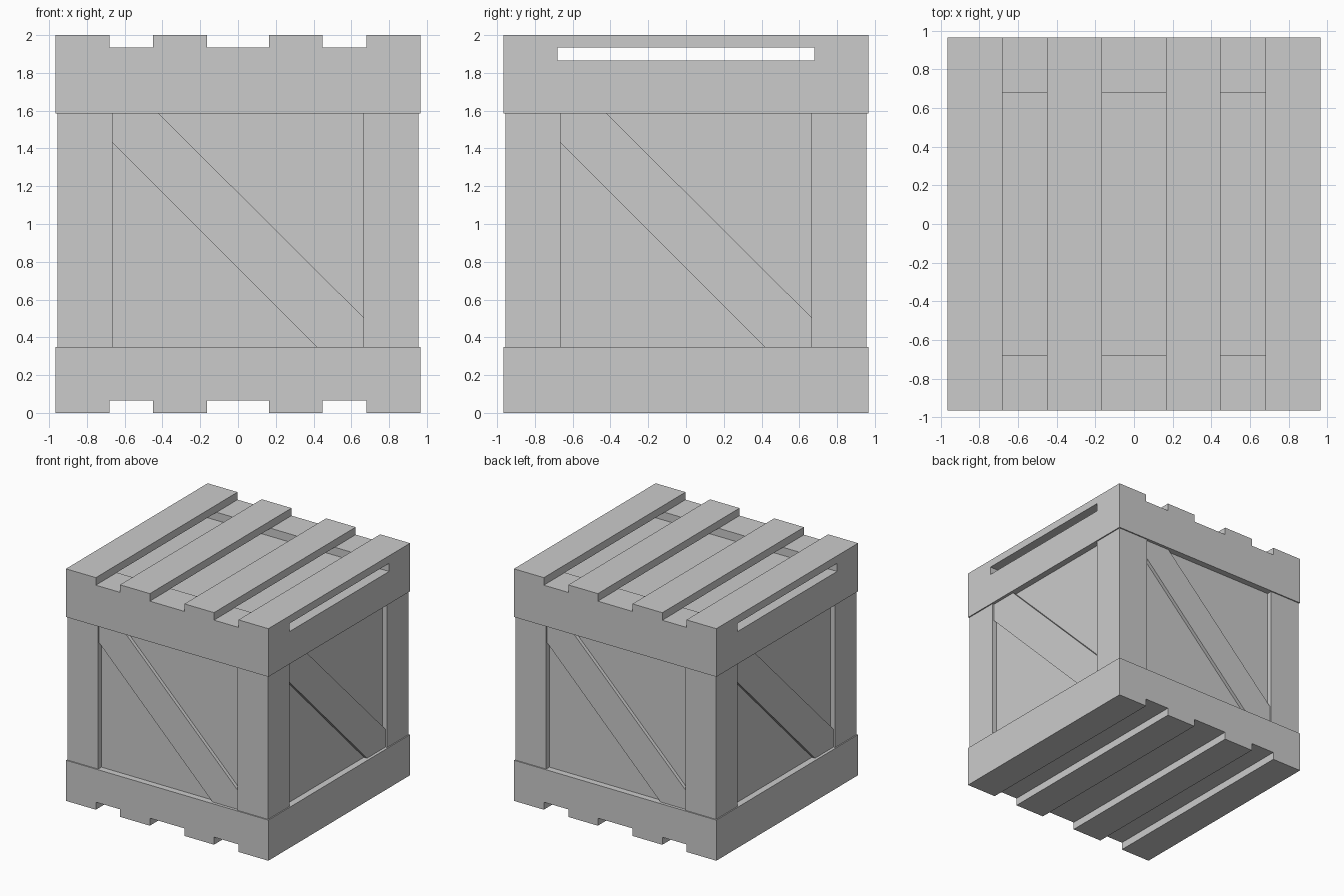
import bpy, bmesh
from math import pi
from mathutils import Matrix

if "Cube" in bpy.data.objects:
    bpy.data.objects.remove(bpy.data.objects["Cube"])

OUT, POST, IN = 0.965, 0.955, 0.665   # band face, post face, post inner edge
Z_LOW, Z_HIGH = 0.35, 1.585           # opening between the bands


def finish(bm, name):
    bmesh.ops.recalc_face_normals(bm, faces=bm.faces)
    mesh = bpy.data.meshes.new(name)
    bm.to_mesh(mesh)
    bm.free()
    obj = bpy.data.objects.new(name, mesh)
    bpy.context.collection.objects.link(obj)
    return obj


def box(name, x0, x1, y0, y1, z0, z1):
    bm = bmesh.new()
    bmesh.ops.create_cube(bm, size=1)
    for v in bm.verts:
        v.co = ((x0 + x1) / 2 + v.co.x * (x1 - x0),
                (y0 + y1) / 2 + v.co.y * (y1 - y0),
                (z0 + z1) / 2 + v.co.z * (z1 - z0))
    return finish(bm, name)


# Recessed panel body
box("panel_body", -0.91, 0.91, -0.91, 0.91, Z_LOW, Z_HIGH)

# Bands around the bottom and top
box("bottom_band", -OUT, OUT, -OUT, OUT, 0.065, Z_LOW)
box("top_band", -OUT, OUT, -OUT, OUT, Z_HIGH, 1.865)

# Lid battens across x, leaving the side slot between them
box("front_lid_batten", -OUT, OUT, -OUT, -0.68, 1.865, 1.935)
box("back_lid_batten", -OUT, OUT, 0.68, OUT, 1.865, 1.935)

# Slats along y, above the lid and below the base
for i, (x0, x1) in enumerate([(-OUT, -0.68), (-0.45, -0.165),
                              (0.165, 0.447), (0.68, OUT)], 1):
    box(f"top_slat_{i}", x0, x1, -OUT, OUT, 1.935, 2.0)
    box(f"bottom_slat_{i}", x0, x1, -OUT, OUT, 0.0, 0.065)

# Corner posts
for sx in (-1, 1):
    for sy in (-1, 1):
        xs, ys = sorted((sx * IN, sx * POST)), sorted((sy * IN, sy * POST))
        side = ("front" if sy < 0 else "back") + ("_left" if sx < 0 else "_right")
        box(f"{side}_post", *xs, *ys, Z_LOW, Z_HIGH)

# Diagonal brace on each side, clipped to the opening
profile = [(-IN, Z_HIGH), (-0.42, Z_HIGH), (IN, 0.505),
           (IN, Z_LOW), (0.415, Z_LOW), (-IN, 1.432)]
for k, side in enumerate(("front", "right", "back", "left")):
    bm = bmesh.new()
    face = bm.faces.new([bm.verts.new((x, -0.94, z)) for x, z in profile])
    new = bmesh.ops.extrude_face_region(bm, geom=[face], use_keep_orig=True)["geom"]
    bmesh.ops.translate(bm, vec=(0, 0.04, 0),
                        verts=[g for g in new if isinstance(g, bmesh.types.BMVert)])
    bmesh.ops.transform(bm, matrix=Matrix.Rotation(k * pi / 2, 4, 'Z'), verts=bm.verts)
    finish(bm, f"{side}_brace")
